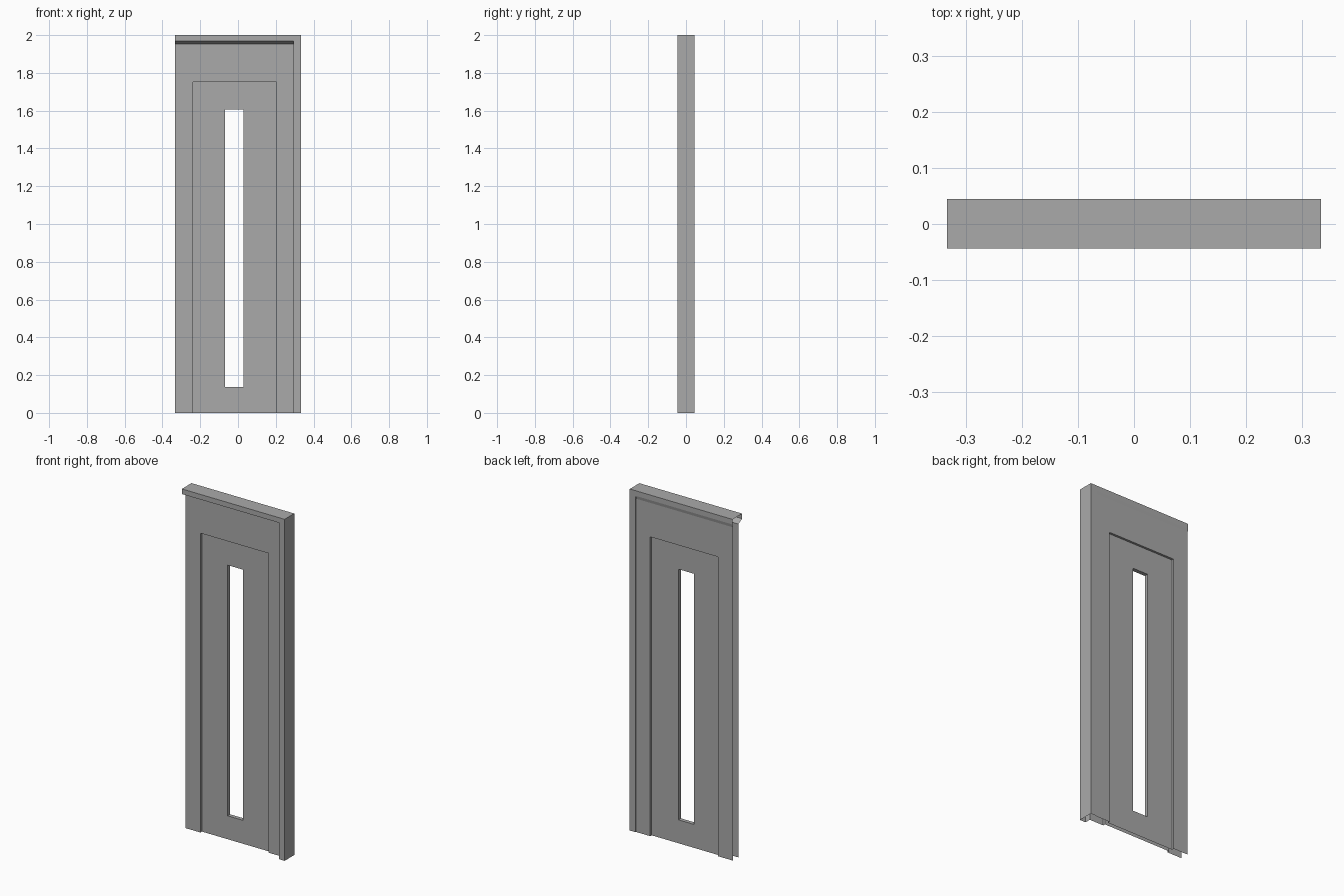
import bpy, bmesh
from mathutils import Vector

cube = bpy.data.objects.get("Cube")
if cube:
    bpy.data.objects.remove(cube, do_unlink=True)

grey = bpy.data.materials.new("plain_grey")
grey.use_nodes = True
COL = (0.4, 0.4, 0.4, 1)
grey.diffuse_color = COL
grey.node_tree.nodes["Principled BSDF"].inputs["Base Color"].default_value = COL

# Main dimensions: outer edges, post edge, wall faces, door and slot openings
L, R, P, TOP = -0.333, 0.333, 0.295, 2.0
FRONT, BACK = -0.044, 0.045
WF, WB = -0.009, 0.041
DF, DB = 0.005, 0.028
DL, DR, DT = -0.237, 0.203, 1.753
SL, SR, SB, ST = -0.07, 0.03, 0.137, 1.605
LIP, WALL_TOP = 1.97, 1.952


def make(name, faces):
    """Build an open sheet from (points, outward direction) pairs."""
    bm = bmesh.new()
    for pts, out in faces:
        f = bm.faces.new([bm.verts.new(p) for p in pts])
        f.normal_update()
        if f.normal.dot(Vector(out)) < 0:
            f.normal_flip()
    bmesh.ops.remove_doubles(bm, verts=bm.verts, dist=0.0001)
    me = bpy.data.meshes.new(name)
    bm.to_mesh(me)
    bm.free()
    me.materials.append(grey)
    ob = bpy.data.objects.new(name, me)
    bpy.context.collection.objects.link(ob)
    return ob


def facing_y(y, x0, x1, z0, z1, s):
    return [(x0, y, z0), (x1, y, z0), (x1, y, z1), (x0, y, z1)], (0, s, 0)


def facing_x(x, y0, y1, z0, z1, s):
    return [(x, y0, z0), (x, y1, z0), (x, y1, z1), (x, y0, z1)], (s, 0, 0)


def along_x(x0, x1, a, b, out):
    """Strip between two (y, z) profile points."""
    return [(x0, *a), (x1, *a), (x1, *b), (x0, *b)], out


def surround(y, s):
    """Wall sheet around the doorway."""
    return [facing_y(y, L, DL, 0, DT, s), facing_y(y, DR, P, 0, DT, s),
            facing_y(y, L, DL, DT, WALL_TOP, s), facing_y(y, DL, DR, DT, WALL_TOP, s),
            facing_y(y, DR, P, DT, WALL_TOP, s)]


def leaf(y, s):
    """Door sheet around the slot."""
    return [facing_y(y, DL, SL, 0, DT, s), facing_y(y, SR, DR, 0, DT, s),
            facing_y(y, SL, SR, 0, SB, s), facing_y(y, SL, SR, ST, DT, s)]


def reveal(y0, y1, x0, x1, z0, z1):
    """Side and top returns of an opening."""
    return [facing_x(x0, y0, y1, z0, z1, 1), facing_x(x1, y0, y1, z0, z1, -1),
            along_x(x0, x1, (y0, z1), (y1, z1), (0, 0, -1))]


# Wall sheets and the shallow returns into the doorway
make("wall_front", surround(WF, -1))
make("wall_back", surround(WB, 1))
make("doorway_reveal_front", reveal(WF, DF, DL, DR, 0, DT))
make("doorway_reveal_back", reveal(DB, WB, DL, DR, 0, DT))

# Door with a tall slot cut through it
slot = reveal(DF, DB, SL, SR, SB, ST)
slot.append(along_x(SL, SR, (DF, SB), (DB, SB), (0, 0, 1)))
make("door", leaf(DF, -1) + leaf(DB, 1) + slot)

# Header rail with sloped underside in front and gentle slope behind
make("header", [
    along_x(L, R, (FRONT, TOP), (BACK, TOP), (0, 0, 1)),
    along_x(L, R, (FRONT, LIP), (FRONT, TOP), (0, -1, 0)),
    along_x(L, P, (WF, WALL_TOP), (FRONT, LIP), (0, 0, -1)),
    along_x(L, R, (BACK, LIP), (BACK, TOP), (0, 1, 0)),
    along_x(L, P, (WB, WALL_TOP), (BACK, LIP), (0, 1, 0)),
])

# Side post, open at the foot
make("side_post", [
    facing_x(R, FRONT, BACK, 0, TOP, 1),
    facing_y(FRONT, P, R, 0, LIP, -1),
    facing_y(BACK, P, R, 0, LIP, 1),
    facing_x(P, FRONT, WF, 0, WALL_TOP, -1),
    facing_x(P, WB, BACK, 0, WALL_TOP, -1),
    ([(P, FRONT, WALL_TOP), (P, WF, WALL_TOP), (P, FRONT, LIP)], (-1, 0, 0)),
])
